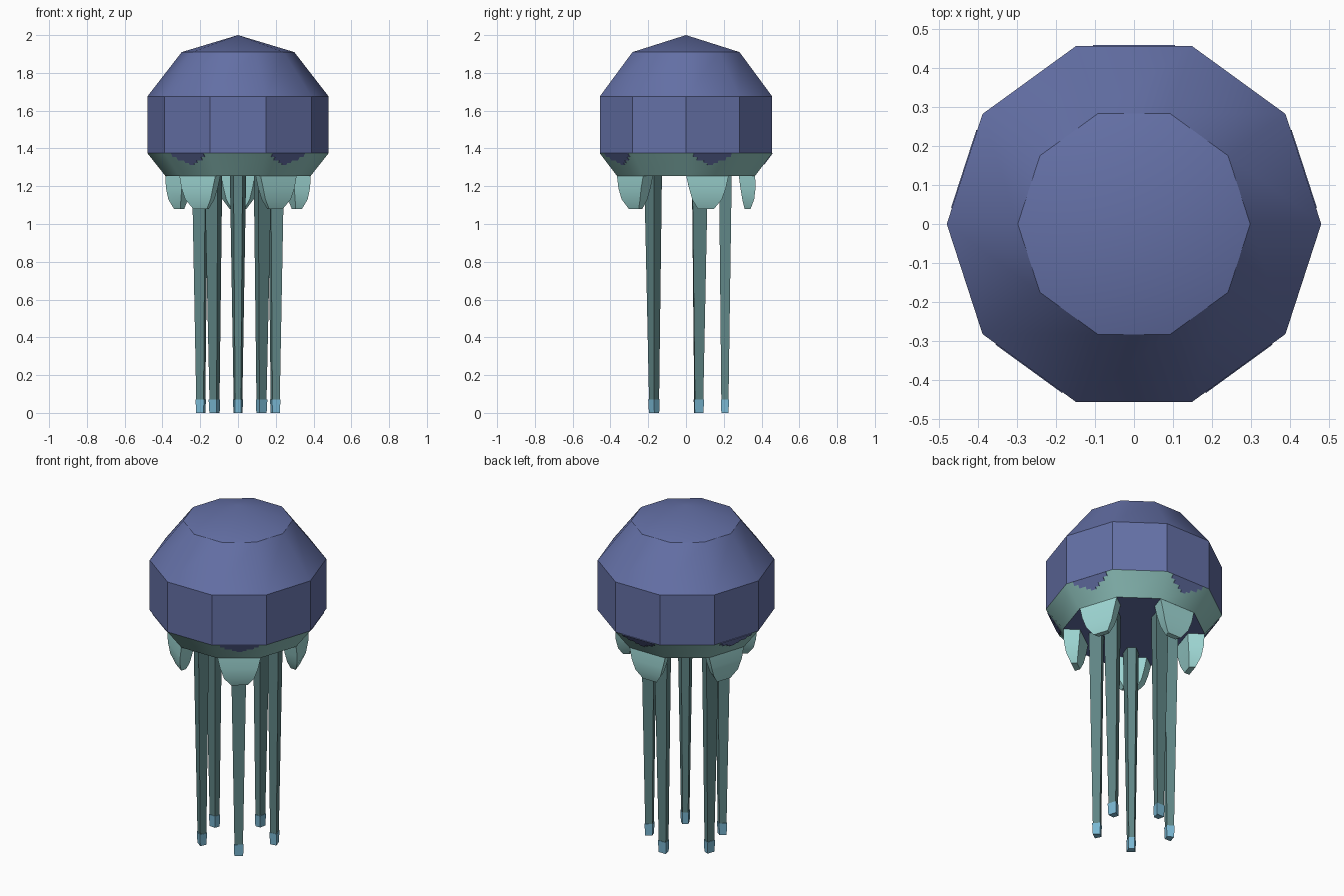
import bpy, bmesh, math
from mathutils import Vector, Matrix

if "Cube" in bpy.data.objects:
    bpy.data.objects.remove(bpy.data.objects["Cube"])


def material(name, r, g, b):
    lin = [((c / 255 + 0.055) / 1.055) ** 2.4 for c in (r, g, b)]
    m = bpy.data.materials.new(name)
    m.diffuse_color = (*lin, 1)
    m.use_nodes = True
    m.node_tree.nodes["Principled BSDF"].inputs["Base Color"].default_value = m.diffuse_color
    return m


NAVY = material("bell navy", 100, 112, 166)
RIM = material("rim sea green", 144, 196, 190)
FLAP = material("flap pale aqua", 160, 217, 214)
TEAL = material("tentacle teal", 96, 134, 134)
BLUE = material("tip blue", 122, 184, 211)

SIDES = 10
ARMS = [math.radians(18 + 72 * k) for k in range(5)]


def finish(name, bm, mats, angle=30):
    bmesh.ops.recalc_face_normals(bm, faces=bm.faces)
    me = bpy.data.meshes.new(name)
    bm.to_mesh(me)
    bm.free()
    for m in mats:
        me.materials.append(m)
    ob = bpy.data.objects.new(name, me)
    bpy.context.collection.objects.link(ob)
    bpy.ops.object.select_all(action='DESELECT')
    ob.select_set(True)
    bpy.context.view_layer.objects.active = ob
    bpy.ops.object.shade_smooth_by_angle(angle=math.radians(angle))
    return ob


def loft(bm, rings, caps=(True, True)):
    """Skin a list of equal-length point rings."""
    vs = [[bm.verts.new(p) for p in ring] for ring in rings]
    n = len(vs[0])
    for a, b in zip(vs, vs[1:]):
        for i in range(n):
            j = (i + 1) % n
            bm.faces.new((a[i], a[j], b[j], b[i]))
    if caps[0]:
        bm.faces.new(vs[0][::-1])
    if caps[1]:
        bm.faces.new(vs[-1])
    return vs


def decagon(r, z):
    return [(r * math.cos(math.tau * i / SIDES), r * math.sin(math.tau * i / SIDES), z)
            for i in range(SIDES)]


def trapezoid(z, r_out, r_in, w_out, w_in, turn):
    """Cross-section that is wide outside and narrow inside."""
    pts = [(r_out, -w_out / 2), (r_out, w_out / 2), (r_in, w_in / 2), (r_in, -w_in / 2)]
    rot = Matrix.Rotation(turn, 3, 'Z')
    return [rot @ Vector((x, y, z)) for x, y in pts]


# Bell: ten-sided dome with a sloping rim and flat underside
bm = bmesh.new()
rings = loft(bm, [decagon(r, z) for r, z in
                  ((0.385, 1.255), (0.48, 1.375), (0.48, 1.675), (0.298, 1.91))],
             (True, False))
apex = bm.verts.new((0, 0, 2.0))
top = rings[-1]
for i in range(SIDES):
    bm.faces.new((top[i], top[(i + 1) % SIDES], apex))
for f in bm.faces:
    zs = [v.co.z for v in f.verts]
    f.material_index = int(max(zs) < 1.4 and min(zs) < max(zs) - 0.05)
finish("bell", bm, [NAVY, RIM])

# Stepped patches hanging over alternate rim faces
AP = math.cos(math.pi / SIDES)
hi, lo = Vector((0.48 * AP, 0, 1.375)), Vector((0.385 * AP, 0, 1.255))
down = lo - hi
out = Vector((-down.z, 0, down.x)).normalized()
steps = [(0.105, 0.0, 0.16), (0.08, 0.16, 0.3), (0.04, 0.3, 0.42), (0.016, 0.42, 0.5)]
side = [(w, t) for w, t0, t1 in steps for t in (t0, t1)]
outline = side + [(-w, t) for w, t in reversed(side)]
bm = bmesh.new()
for a in ARMS:
    rot = Matrix.Rotation(a, 3, 'Z')
    loft(bm, [[rot @ (hi + down * t + Vector((0, w, 0)) + out * d) for w, t in outline]
              for d in (-0.001, 0.003)])
finish("rim_patches", bm, [NAVY])

# Flaps, tentacles and tips repeat around the same five directions
for k, a in enumerate(ARMS, 1):
    bm = bmesh.new()
    loft(bm, [trapezoid(z, ro, ri, w, w * 0.75, a) for z, ro, ri, w in
              ((1.255, 0.366, 0.28, 0.236), (1.19, 0.368, 0.288, 0.205),
               (1.13, 0.361, 0.298, 0.165), (1.08, 0.342, 0.31, 0.09))])
    finish(f"flap_{k}", bm, [FLAP])

    bm = bmesh.new()
    loft(bm, [trapezoid(1.256, 0.242, 0.175, 0.086, 0.048, a),
              trapezoid(0.06, 0.225, 0.187, 0.046, 0.03, a)])
    finish(f"tentacle_{k}", bm, [TEAL])

    bm = bmesh.new()
    loft(bm, [trapezoid(0.07, 0.228, 0.184, 0.053, 0.034, a),
              trapezoid(0.0, 0.225, 0.187, 0.048, 0.032, a)])
    finish(f"tentacle_tip_{k}", bm, [BLUE])
